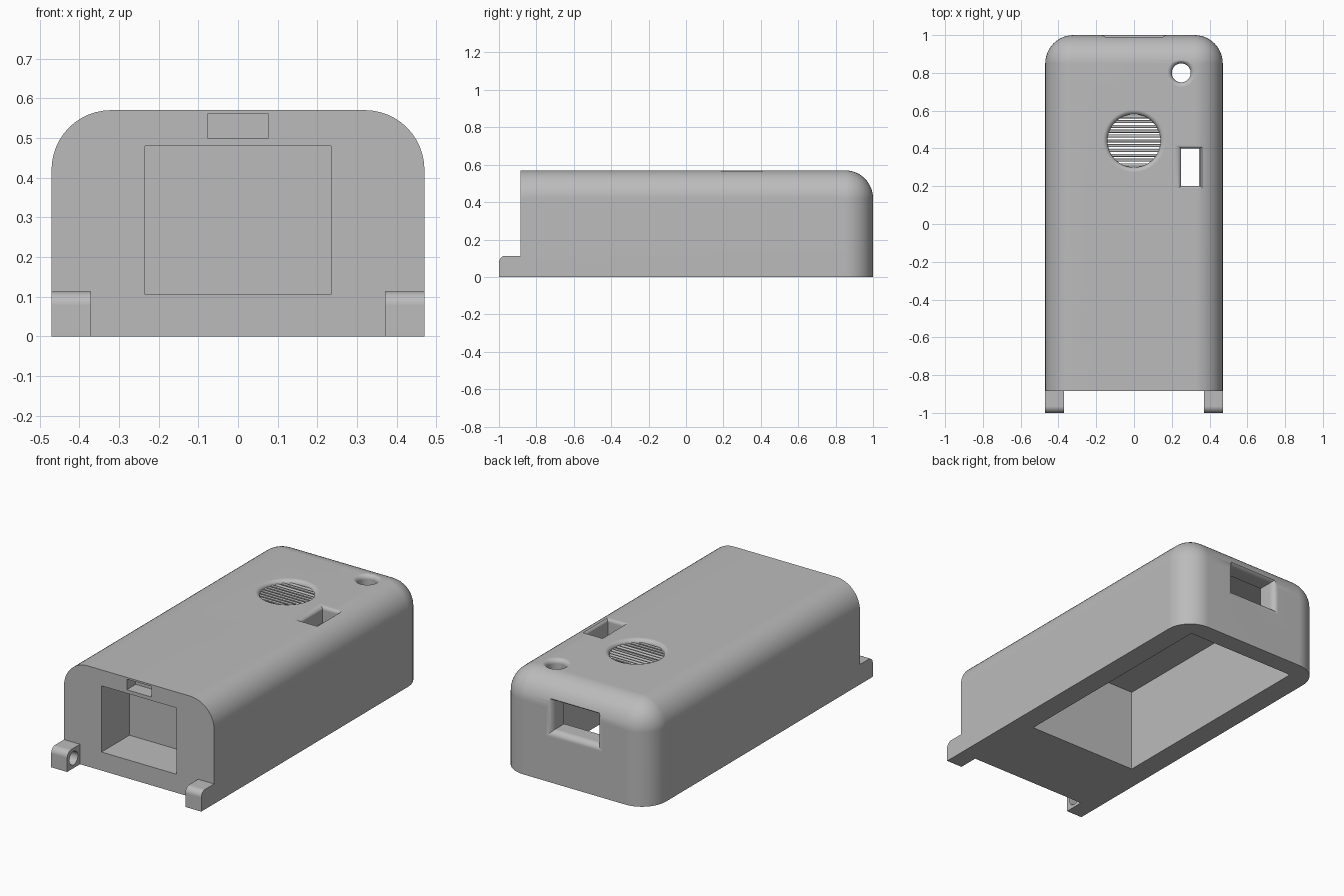
import bpy, bmesh, math
from mathutils import Matrix, Vector

if "Cube" in bpy.data.objects:
    bpy.data.objects.remove(bpy.data.objects["Cube"], do_unlink=True)

grey = bpy.data.materials.new("plain_grey")
grey.use_nodes = True
COLOUR = (0.5, 0.5, 0.5, 1)
grey.diffuse_color = COLOUR
grey.node_tree.nodes["Principled BSDF"].inputs["Base Color"].default_value = COLOUR


def make(name, bm):
    bmesh.ops.recalc_face_normals(bm, faces=bm.faces)
    mesh = bpy.data.meshes.new(name)
    bm.to_mesh(mesh)
    bm.free()
    mesh.materials.append(grey)
    obj = bpy.data.objects.new(name, mesh)
    bpy.context.collection.objects.link(obj)
    return obj


def box(name, low, high, radius=0, rounded=None, segments=8):
    """Box between two corners; edges whose midpoint passes the rule are rounded."""
    low, high = Vector(low), Vector(high)
    bm = bmesh.new()
    bmesh.ops.create_cube(bm, size=1)
    for v in bm.verts:
        v.co = [low[i] if v.co[i] < 0 else high[i] for i in range(3)]
    if rounded:
        mid = (low + high) / 2
        edges = [e for e in bm.edges
                 if rounded(*((e.verts[0].co + e.verts[1].co) / 2 - mid))]
        bmesh.ops.bevel(bm, geom=edges, offset=radius, segments=segments,
                        profile=0.5, affect='EDGES')
    return make(name, bm)


def flared(outline, radius, depth, matrix, steps=6):
    """Cutter for a hole whose mouth is eased by a quarter-round fillet."""
    levels = [(radius, -0.03)]
    for i in range(steps + 1):
        a = i / steps * math.pi / 2
        levels.append((radius * (1 - math.sin(a)), radius * (1 - math.cos(a))))
    levels.append((0, depth))
    bm = bmesh.new()
    rings = [[bm.verts.new(matrix @ Vector((u, v, -d))) for u, v in outline(o)]
             for o, d in levels]
    for a, b in zip(rings, rings[1:]):
        for i in range(len(a)):
            j = (i + 1) % len(a)
            bm.faces.new((a[i], a[j], b[j], b[i]))
    bm.faces.new(rings[0])
    bm.faces.new(rings[-1])
    return make("cutter", bm)


def circle(radius, n=48):
    return lambda o: [((radius + o) * math.cos(math.tau * i / n),
                       (radius + o) * math.sin(math.tau * i / n)) for i in range(n)]


def rectangle(hu, hv, stretch=1):
    return lambda o: [(su * (hu + o * stretch), sv * (hv + o))
                      for su, sv in ((-1, -1), (1, -1), (1, 1), (-1, 1))]


def cut(obj, cutter):
    mod = obj.modifiers.new("cut", 'BOOLEAN')
    mod.operation = 'DIFFERENCE'
    mod.solver = 'EXACT'
    mod.object = cutter
    bpy.context.view_layer.update()
    bpy.context.view_layer.objects.active = obj
    bpy.ops.object.modifier_apply(modifier=mod.name)
    bpy.data.objects.remove(cutter, do_unlink=True)


def smooth(obj):
    bpy.ops.object.select_all(action='DESELECT')
    obj.select_set(True)
    bpy.context.view_layer.objects.active = obj
    bpy.ops.object.shade_smooth_by_angle(angle=math.radians(30))
    mod = obj.modifiers.new("flat_face_normals", 'WEIGHTED_NORMAL')
    mod.keep_sharp = True


W, FRONT, TOP = 0.47, -0.885, 0.57


# Case: rounded along the top sides, top back and back corners
def case_edge(x, y, z):
    top = z > 0.1 and (abs(x) > 0.1 or y > 0.1)
    return top or (y > 0.1 and abs(x) > 0.1 and abs(z) < 0.01)


case = box("case", (-W, FRONT, 0), (W, 1, TOP), 0.15, case_edge, 12)

# Open cavity underneath, blind front pocket and small front slot
cut(case, box("cutter", (-0.345, -0.43, -0.1), (0.345, 0.89, 0.475)))
cut(case, box("cutter", (-0.235, -1.1, 0.105), (0.235, -0.635, 0.48)))
cut(case, box("cutter", (-0.077, -1.1, 0.5), (0.077, FRONT + 0.08, 0.56)))

# Top openings: grille, round hole, switch window
cut(case, flared(circle(0.14), 0.025, 0.15, Matrix.Translation((0, 0.44, TOP))))
cut(case, flared(circle(0.05), 0.025, 0.15, Matrix.Translation((0.25, 0.8, TOP))))
cut(case, flared(rectangle(0.05, 0.1, 1.6), 0.022, 0.15,
                 Matrix.Translation((0.3, 0.3, TOP))))

# Back port
back = Matrix.Translation((0, 1, 0.375)) @ Matrix.Rotation(-math.pi / 2, 4, 'X')
cut(case, flared(rectangle(0.14, 0.083), 0.035, 0.2, back))
smooth(case)

# Grille slats
pitch = 0.0255
for i in range(-5, 6):
    y = i * pitch
    half = math.sqrt(0.14 ** 2 - (abs(y) - 0.008 if i else 0) ** 2) + 0.006
    slat = box(f"grille_slat_{i + 6}", (-half, 0.44 + y - 0.008, 0.478),
               (half, 0.44 + y + 0.008, 0.553), 0.006,
               lambda x, y, z: z > 0.02 and abs(y) > 0.001, 3)
    smooth(slat)

# Hinge lugs with blind pin holes on their inner faces
for side, name in ((1, "left_lug"), (-1, "right_lug")):
    xs = sorted((side * 0.37, side * W))
    lug = box(name, (xs[0], -1, 0), (xs[1], FRONT, 0.113), 0.035,
              lambda x, y, z: y < -0.03 and z > 0.03)
    place = (Matrix.Translation((side * 0.37, -0.942, 0.056))
             @ Matrix.Rotation(-side * math.pi / 2, 4, 'Y'))
    cut(lug, flared(circle(0.036, 32), 0.005, 0.07, place, 3))
    smooth(lug)
